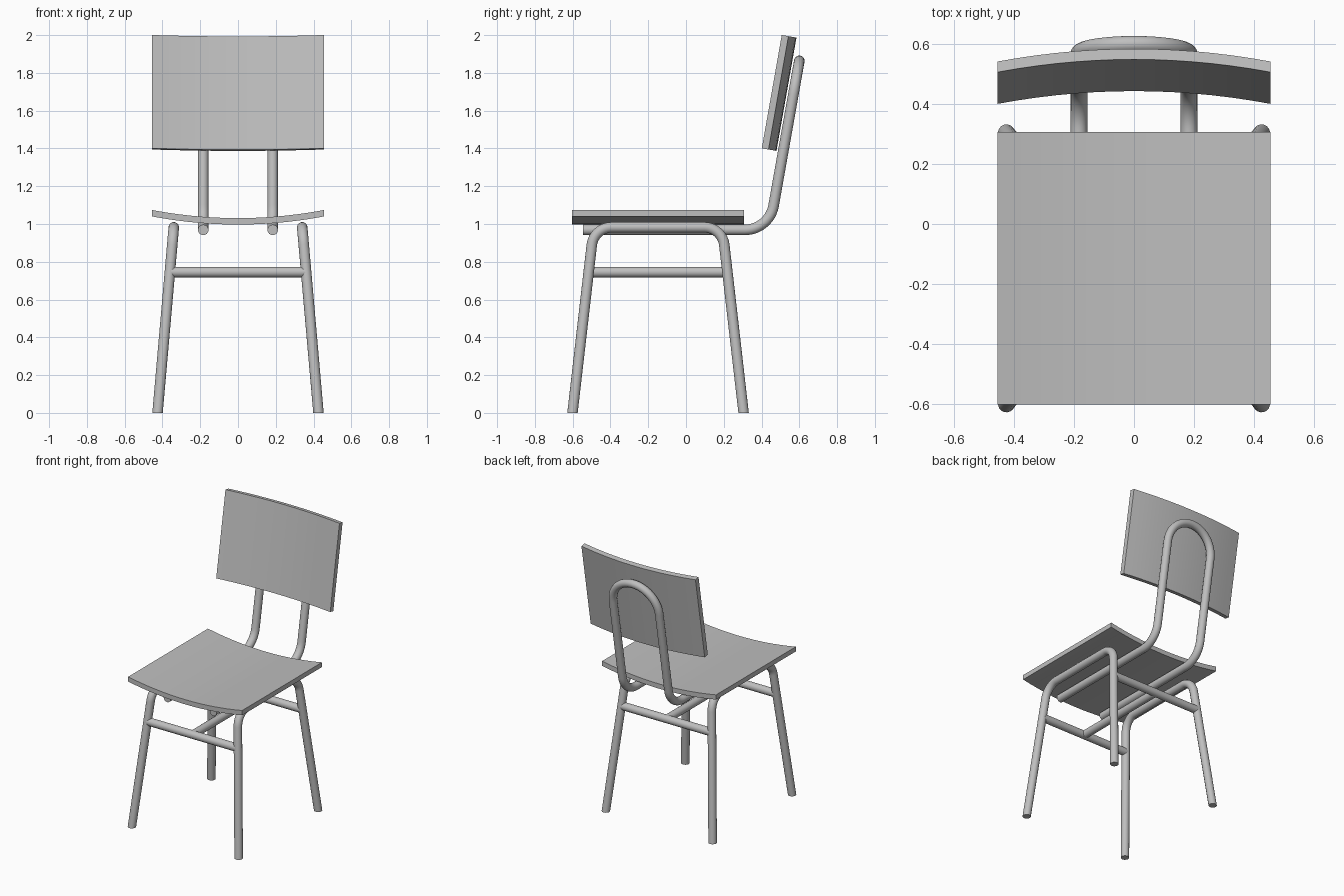
import bpy, bmesh, math
from mathutils import Vector, Matrix

if "Cube" in bpy.data.objects:
    bpy.data.objects.remove(bpy.data.objects["Cube"])

GREY = (0.52, 0.52, 0.52, 1)
grey = bpy.data.materials.new("plain grey")
grey.use_nodes = True
grey.diffuse_color = GREY
grey.node_tree.nodes["Principled BSDF"].inputs["Base Color"].default_value = GREY

TUBE = 0.028     # tube radius
MID_Y = -0.148   # centre of the seat, front to back


def add_part(name, mesh):
    obj = bpy.data.objects.new(name, mesh)
    bpy.context.collection.objects.link(obj)
    mesh.materials.clear()
    mesh.materials.append(grey)
    bpy.ops.object.select_all(action='DESELECT')
    obj.select_set(True)
    bpy.context.view_layer.objects.active = obj
    bpy.ops.object.shade_smooth_by_angle(angle=math.radians(35))
    return obj


def rounded(corners, radii, steps=12):
    """Replace each inner corner of a path with an arc of the given radius."""
    pts = [Vector(c) for c in corners]
    path = [pts[0]]
    for prev, p, nxt, r in zip(pts, pts[1:], pts[2:], radii):
        a, b = (prev - p).normalized(), (nxt - p).normalized()
        half = a.angle(b) / 2
        centre = p + (a + b).normalized() * r / math.sin(half)
        start = p + a * r / math.tan(half) - centre
        end = p + b * r / math.tan(half) - centre
        turn = start.rotation_difference(end)
        for i in range(steps + 1):
            q = centre + Matrix.Rotation(turn.angle * i / steps, 3, turn.axis) @ start
            if (q - path[-1]).length > 1e-3:
                path.append(q)
    return path + [pts[-1]]


def tube(name, path):
    curve = bpy.data.curves.new(name, 'CURVE')
    curve.dimensions = '3D'
    curve.bevel_depth = TUBE
    curve.bevel_resolution = 6
    curve.use_fill_caps = True
    spline = curve.splines.new('POLY')
    spline.points.add(len(path) - 1)
    for point, co in zip(spline.points, path):
        point.co = (*co, 1)
    temp = bpy.data.objects.new(name + "_path", curve)
    bpy.context.collection.objects.link(temp)
    graph = bpy.context.evaluated_depsgraph_get()
    mesh = bpy.data.meshes.new_from_object(temp.evaluated_get(graph))
    bpy.data.objects.remove(temp)
    # weld the end caps to the tube walls
    bm = bmesh.new()
    bm.from_mesh(mesh)
    bmesh.ops.remove_doubles(bm, verts=bm.verts, dist=1e-5)
    bmesh.ops.recalc_face_normals(bm, faces=bm.faces)
    bm.to_mesh(mesh)
    bm.free()
    return add_part(name, mesh)


def curved_panel(name, half_width, sag, thick, length, steps=14):
    """Panel bowed along x (low in the middle), extruded along +y."""
    bm = bmesh.new()
    xs = [half_width * (2 * i / steps - 1) for i in range(steps + 1)]
    bow = [sag * (x / half_width) ** 2 for x in xs]
    outline = [(x, 0, z) for x, z in zip(xs, bow)]
    outline += [(x, 0, z + thick) for x, z in zip(xs[::-1], bow[::-1])]
    face = bm.faces.new([bm.verts.new(c) for c in outline])
    grown = bmesh.ops.extrude_face_region(bm, geom=[face])["geom"]
    moved = [v for v in grown if isinstance(v, bmesh.types.BMVert)]
    bmesh.ops.translate(bm, verts=moved, vec=(0, length, 0))
    bmesh.ops.recalc_face_normals(bm, faces=bm.faces)
    mesh = bpy.data.meshes.new(name)
    bm.to_mesh(mesh)
    bm.free()
    return add_part(name, mesh)


# Side frames: each is one bent tube forming a front and a back leg
for side, sx in (("left", 1), ("right", -1)):
    corners = [(sx * 0.426, MID_Y - 0.453, 0), (sx * 0.34, MID_Y - 0.34, 0.982),
               (sx * 0.34, MID_Y + 0.34, 0.982), (sx * 0.426, MID_Y + 0.453, 0)]
    frame = tube(side + "_leg_frame", rounded(corners, (0.105, 0.105)))
    for v in frame.data.vertices:   # level the feet on the floor
        if v.co.z < 0.02:
            v.co.z = 0

# Stretchers: one across each pair of legs and one joining them
RUNG_Z, RUNG_X, RUNG_Y = 0.745, 0.36, 0.367
for end, sy in (("front", -1), ("back", 1)):
    y = MID_Y + sy * RUNG_Y
    tube(end + "_stretcher", [(-RUNG_X, y, RUNG_Z), (RUNG_X, y, RUNG_Z)])
tube("middle_stretcher", [(0, MID_Y - RUNG_Y, RUNG_Z), (0, MID_Y + RUNG_Y, RUNG_Z)])

# Back support: one tube running under the seat, up and over in a loop
RAIL_X, RAIL_Z = 0.184, 0.969
half = [(RAIL_X, -0.545, RAIL_Z), (RAIL_X, 0.441, RAIL_Z), (RAIL_X, 0.6, 1.864)]
corners = half + [(-x, y, z) for x, y, z in reversed(half)]
tube("back_support", rounded(corners, (0.155, RAIL_X - 0.001, RAIL_X - 0.001, 0.155)))

# Seat: bowed panel, dipping in the middle
seat = curved_panel("seat", 0.455, 0.043, 0.034, 0.91)
seat.location = (0, MID_Y - 0.455, 0.997)

# Backrest: the same kind of panel stood up and leaned back
backrest = curved_panel("backrest", 0.455, 0.043, 0.036, 0.609)
lean = math.radians(10)
backrest.rotation_euler = (math.pi / 2 - lean, 0, 0)
backrest.location = (0, 0.479, 1.387)
